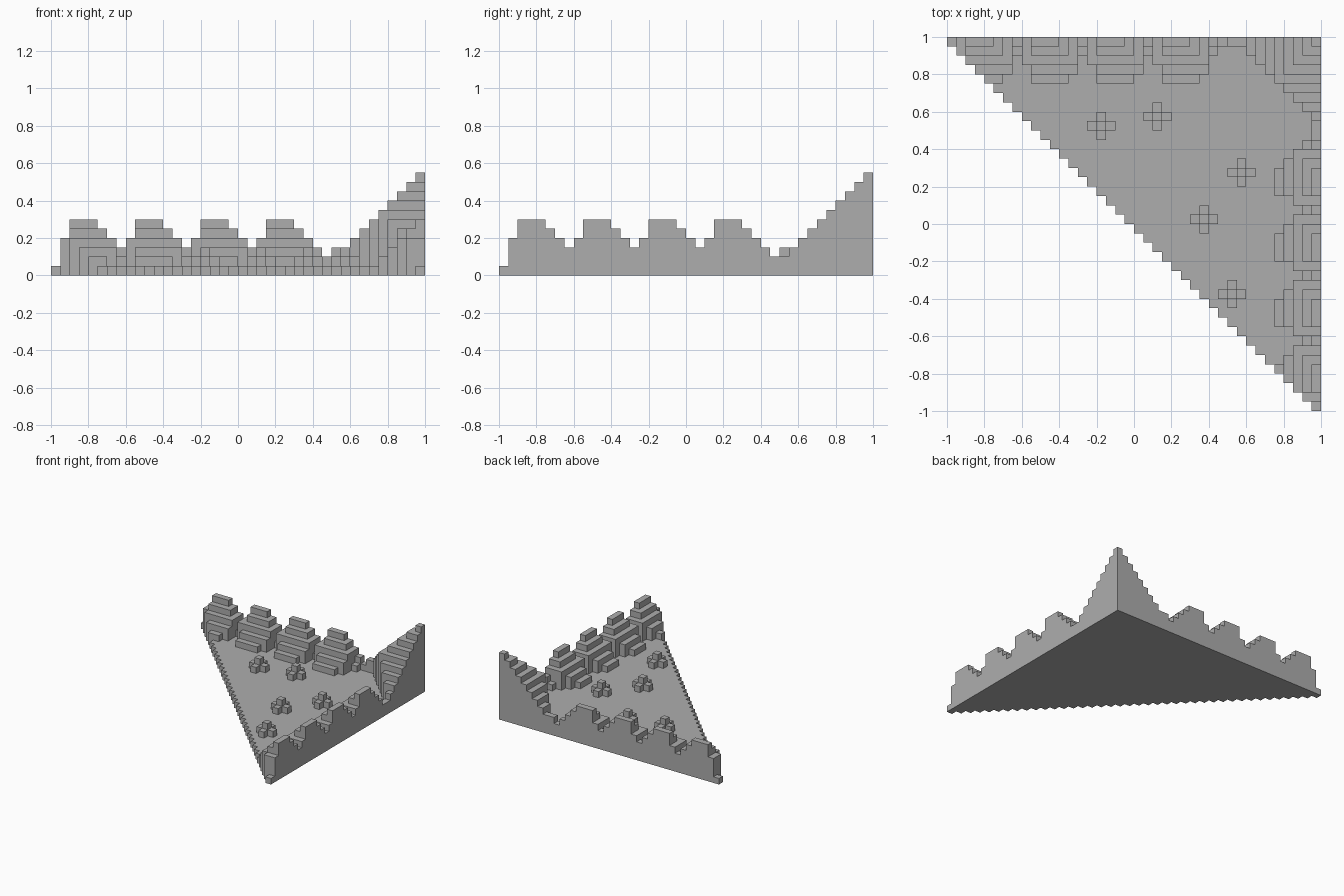
import bpy, bmesh

U = 0.05          # voxel size
N = 40            # cells along each side

if "Cube" in bpy.data.objects:
    bpy.data.objects.remove(bpy.data.objects["Cube"], do_unlink=True)

stone = bpy.data.materials.new("stone_grey")
stone.use_nodes = True
grey = (0.42, 0.42, 0.42, 1)
stone.diffuse_color = grey
stone.node_tree.nodes["Principled BSDF"].inputs["Base Color"].default_value = grey


def terrain(name, heights, base, closed=False):
    """Stepped solid from {(column, row): level}, rising from a base level."""
    bm = bmesh.new()

    def quad(*pts):
        bm.faces.new([bm.verts.new((x * U - 1, y * U - 1, z * U)) for x, y, z in pts])

    for (i, j), top in heights.items():
        ring = [(i, j), (i + 1, j), (i + 1, j + 1), (i, j + 1)]
        quad(*[(x, y, top) for x, y in ring])
        if closed:
            quad(*[(x, y, base) for x, y in reversed(ring)])
        # only the exposed part of each side, one voxel at a time
        for k, (dx, dy) in enumerate([(0, -1), (1, 0), (0, 1), (-1, 0)]):
            a, b = ring[k], ring[(k + 1) % 4]
            for z in range(max(base, heights.get((i + dx, j + dy), base)), top):
                quad((*a, z), (*b, z), (*b, z + 1), (*a, z + 1))
    bmesh.ops.remove_doubles(bm, verts=bm.verts, dist=U / 100)
    bmesh.ops.dissolve_limit(bm, angle_limit=0.01, verts=bm.verts, edges=bm.edges)
    mesh = bpy.data.meshes.new(name)
    bm.to_mesh(mesh)
    bm.free()
    mesh.materials.append(stone)
    obj = bpy.data.objects.new(name, mesh)
    bpy.context.collection.objects.link(obj)
    return obj


def on_floor(i, j):
    return i + j >= N - 1


# Triangular floor slab with a stepped diagonal edge
floor = {(i, j): 1 for i in range(N) for j in range(N) if on_floor(i, j)}
terrain("floor", floor, 0, closed=True)

# Skyline of the two walls: four mounds, then the climb to the corner
mound = [4, 6, 6, 6, 5, 4, 3]
climb = list(range(4, 12))
back_skyline = [1] + mound * 4 + [2, 3, 3] + climb
side_skyline = [1] + mound * 4 + [2, 2, 3] + climb
mounds_end = 1 + 4 * len(mound)


def ridge(skyline, reach, place):
    """Mounds that step down from the wall towards the floor."""
    cells = {}
    for s in range(1, mounds_end):
        for d in range(reach[(s - 1) % len(mound)]):
            cell = place(s, d)
            level = min(skyline[s], 6 - d)
            if skyline[s] == 3:
                level = 3 - d
            if on_floor(*cell) and level > 1:
                cells[cell] = level
    return cells


back = ridge(back_skyline, [3, 5, 5, 5, 5, 4, 2], lambda s, d: (s, N - 1 - d))
side = ridge(side_skyline, [3, 5, 5, 5, 4, 3, 2], lambda s, d: (N - 1 - d, s))

# Corner peak: nested square tiers cut off along a diagonal
peak = {}
for a in range(N - mounds_end):
    for b in range(N - mounds_end):
        if a + b <= 8 or a == 0 or b == 0:
            skyline = back_skyline if a > b else side_skyline
            peak[(N - 1 - a, N - 1 - b)] = skyline[N - 1 - max(a, b)]

# Walls and peak form one continuous rocky rim
terrain("rocky_rim", {**back, **side, **peak}, 1)

# Small cross-shaped plants on the floor
for n, (i, j) in enumerate([(16, 30), (22, 31), (31, 25), (27, 20), (30, 12)], 1):
    cross = {(i + 1, j): 2, (i - 1, j): 2, (i, j + 1): 2, (i, j - 1): 2, (i, j): 3}
    terrain(f"floor_tuft_{n}", cross, 1)
